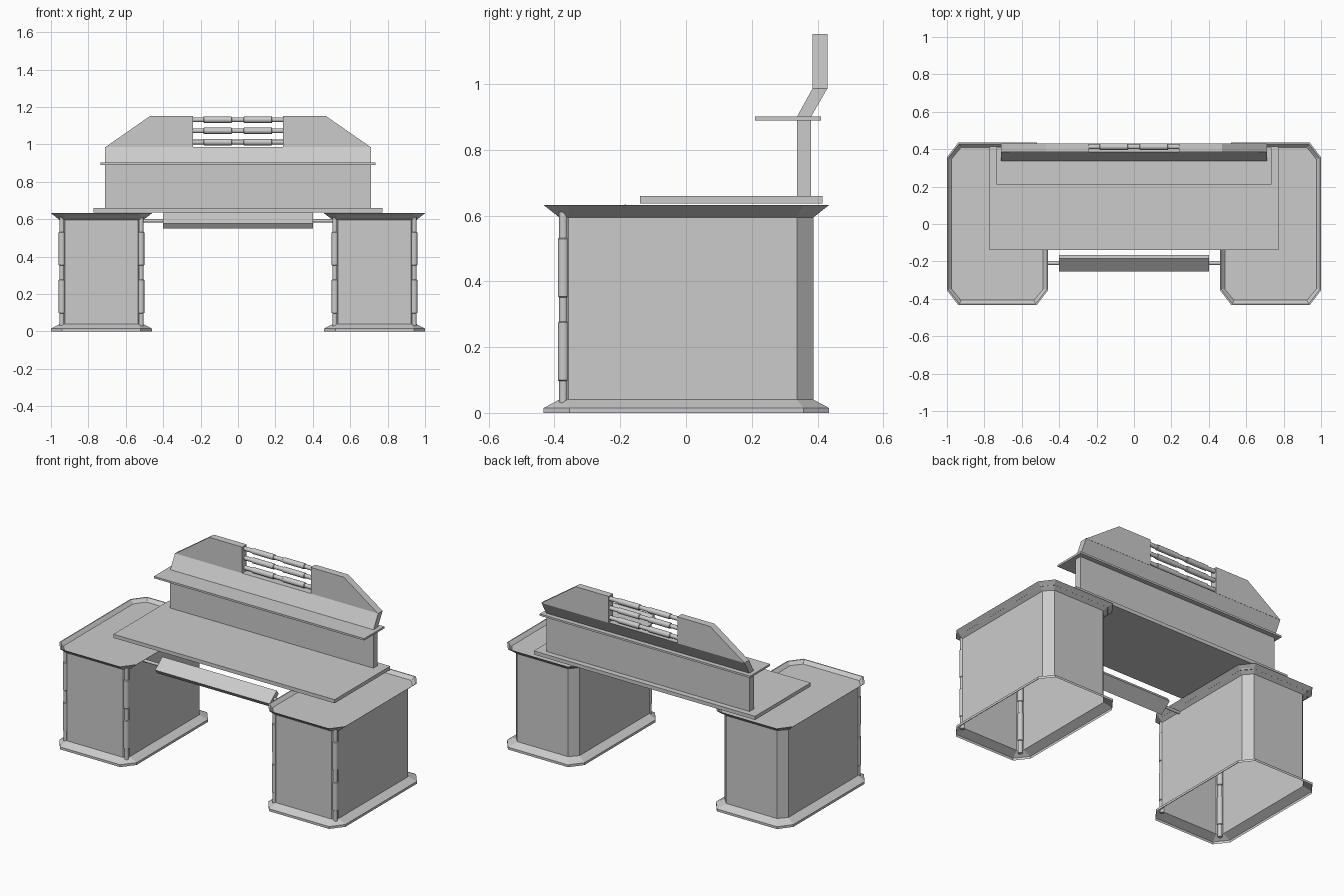
import bpy, bmesh, math
from mathutils import Matrix, Vector

if "Cube" in bpy.data.objects:
    bpy.data.objects.remove(bpy.data.objects["Cube"])


def finish(name, bm, mirror=False, smooth=False):
    bmesh.ops.recalc_face_normals(bm, faces=bm.faces)
    me = bpy.data.meshes.new(name)
    bm.to_mesh(me)
    bm.free()
    ob = bpy.data.objects.new(name, me)
    bpy.context.collection.objects.link(ob)
    if mirror:
        ob.modifiers.new("Mirror", 'MIRROR').use_axis[0] = True
    if smooth:
        bpy.ops.object.select_all(action='DESELECT')
        bpy.context.view_layer.objects.active = ob
        ob.select_set(True)
        bpy.ops.object.shade_smooth_by_angle(angle=math.radians(35))
    return ob


def box(name, lo, hi):
    lo, hi = Vector(lo), Vector(hi)
    bm = bmesh.new()
    bmesh.ops.create_cube(bm, size=1)
    bmesh.ops.scale(bm, vec=hi - lo, verts=bm.verts)
    bmesh.ops.translate(bm, vec=(lo + hi) / 2, verts=bm.verts)
    return finish(name, bm)


def extrude_x(name, section, half):
    """Prism from a (y, z) section, running from -half to half in x."""
    bm = bmesh.new()
    a, b = ([bm.verts.new((x, y, z)) for y, z in section] for x in (-half, half))
    bm.faces.new(a)
    bm.faces.new(b[::-1])
    for i in range(len(a)):
        j = (i + 1) % len(a)
        bm.faces.new((a[i], b[i], b[j], a[j]))
    return finish(name, bm)


def spindle(name, start, end, profile, mirror=False, n=12):
    """Turned rod: profile is (fraction along the length, radius)."""
    start, end = Vector(start), Vector(end)
    axis = end - start
    rot = axis.to_track_quat('Z', 'Y').to_matrix()
    bm = bmesh.new()
    rings = [[bm.verts.new(start + axis * t + rot @ Vector(
        (r * math.cos(2 * math.pi * k / n), r * math.sin(2 * math.pi * k / n), 0)))
        for k in range(n)] for t, r in profile]
    for p, q in zip(rings, rings[1:]):
        for k in range(n):
            bm.faces.new((p[k], p[(k + 1) % n], q[(k + 1) % n], q[k]))
    bm.faces.new(rings[0])
    bm.faces.new(rings[-1])
    return finish(name, bm, mirror, True)


TURNED = [(0, .013), (.13, .013), (.135, .017), (.43, .017), (.435, .013),
          (.56, .013), (.565, .017), (.86, .017), (.865, .013), (1, .013)]


# Pedestals: open-bottomed chamfered boxes with flared foot and rim
def outline(d, front, back):
    x0, x1, y0, y1 = .46 + d, 1 - d, -.433 + d, .435 - d
    (fx, fy), (bx, by) = front, back
    return [(x0 + fx, y0), (x1 - fx, y0), (x1, y0 + fy), (x1, y1 - by),
            (x1 - bx, y1), (x0 + bx, y1), (x0, y1 - by), (x0, y0 + fy)]


body = (.047, (.028, .028), (.045, .05))
flare = (0, (.06, .078), (.06, .078))
lip = (.025, (.05, .06), (.05, .06))
levels = [(0, flare), (.015, flare), (.04, body), (.595, body), (.632, flare),
          (.632, (.006,) + flare[1:]), (.612, lip)]
bm = bmesh.new()
rings = [[bm.verts.new((x, y, z)) for x, y in outline(*o)] for z, o in levels]
for p, q in zip(rings, rings[1:]):
    for k in range(8):
        bm.faces.new((p[k], p[(k + 1) % 8], q[(k + 1) % 8], q[k]))
bm.faces.new(rings[-1])
finish("pedestals", bm, mirror=True)

# Turned posts on the front corners of the pedestals
for label, x in (("outer", .942), ("inner", .518)):
    spindle(label + "_posts", (x, -.373, .02), (x, -.373, .612), TURNED, mirror=True)

# Desktop
box("desktop", (-.773, -.14, .637), (.773, .415, .66))

# Tilted tray hung on a rod between the pedestals
extrude_x("tilted_tray", [(-.255, .577), (-.185, .635), (-.165, .608), (-.235, .55)], .4)
spindle("tray_rod", (-.51, -.21, .592), (.51, -.21, .592), [(0, .009), (1, .009)])

# Hutch: upright panel, shelf and leaning back
box("hutch_panel", (-.71, .337, .658), (.71, .38, .892))
box("hutch_shelf", (-.735, .21, .89), (.735, .41, .902))
extrude_x("hutch_lean", [(.337, .9), (.385, .987), (.43, .987), (.38, .9)], .71)

# Stepped crest wings either side of the rail opening
bm = bmesh.new()
face = bm.faces.new([bm.verts.new((x, .385, z)) for x, z in
                     ((.24, .985), (.71, .985), (.47, 1.152), (.24, 1.152))])
ext = bmesh.ops.extrude_face_region(bm, geom=[face], use_keep_orig=True)
bmesh.ops.translate(bm, vec=(0, .045, 0),
                    verts=[v for v in ext["geom"] if isinstance(v, bmesh.types.BMVert)])
finish("crest_wings", bm, mirror=True)

# Three turned rails across the opening
for i, z in enumerate((1.012, 1.073, 1.132)):
    spindle("crest_rail_%d" % (i + 1), (-.25, .413, z), (.25, .413, z), TURNED)
